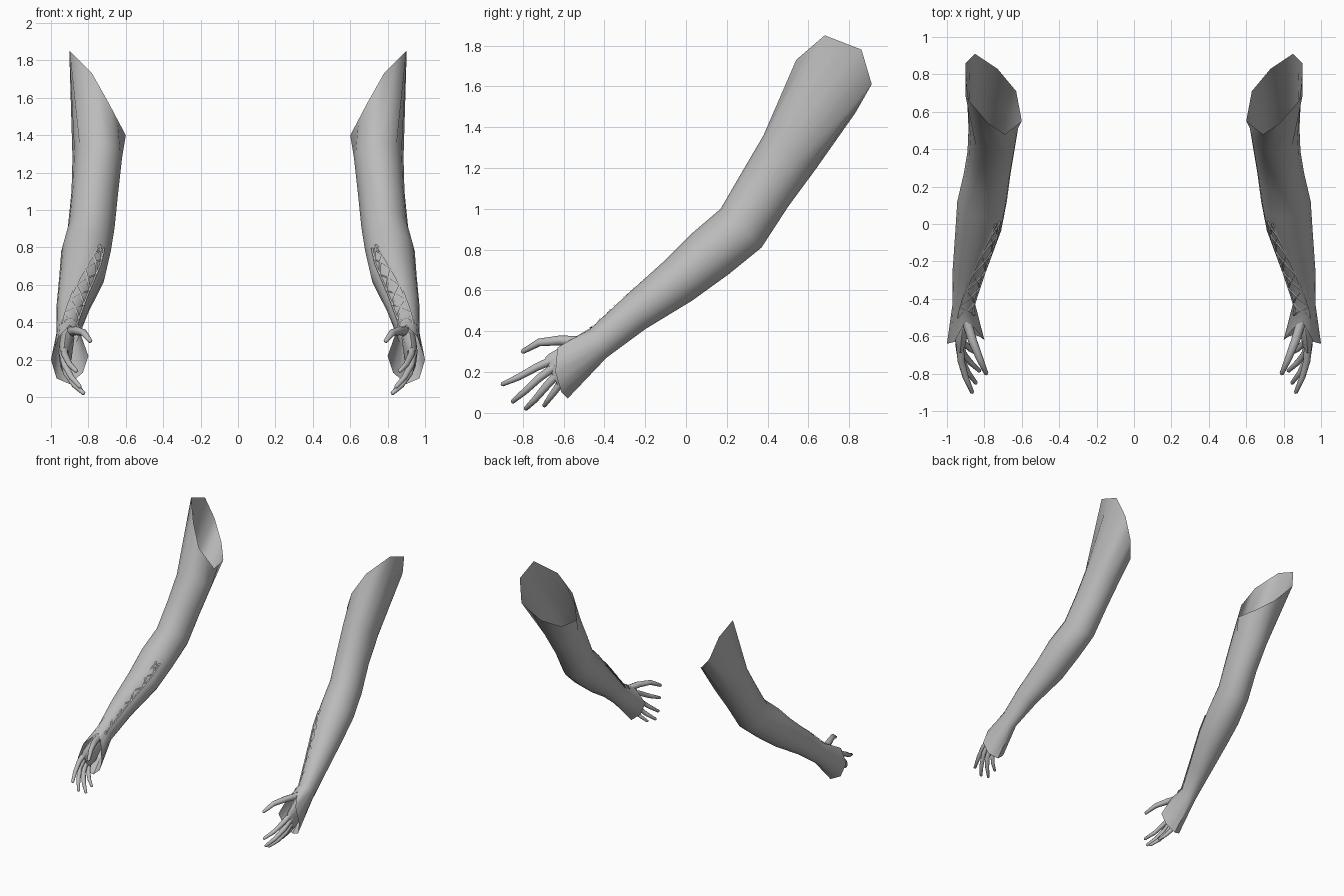
import bpy, math
from mathutils import Vector

if "Cube" in bpy.data.objects:
    bpy.data.objects.remove(bpy.data.objects["Cube"])

N = 16  # points round each sleeve ring
grey = bpy.data.materials.new("soft grey")
grey.diffuse_color = (0.5, 0.5, 0.5, 1)
grey.use_nodes = True
grey.node_tree.nodes["Principled BSDF"].inputs["Base Color"].default_value = grey.diffuse_color


def make(name, verts, faces):
    """Mesh for the left arm, mirrored to give the right arm."""
    me = bpy.data.meshes.new(name)
    me.from_pydata([tuple(v) for v in verts], [], faces)
    me.materials.append(grey)
    ob = bpy.data.objects.new(name, me)
    bpy.context.collection.objects.link(ob)
    bpy.context.view_layer.objects.active = ob
    ob.select_set(True)
    bpy.ops.object.shade_smooth_by_angle(angle=math.radians(50))
    ob.select_set(False)
    m = ob.modifiers.new("mirror", 'MIRROR')
    m.use_mirror_merge = False
    return ob


def loft(name, rings, cap=False):
    n = len(rings[0])
    verts = [v for r in rings for v in r]
    faces = [(i * n + j, (i + 1) * n + j, (i + 1) * n + (j + 1) % n, i * n + (j + 1) % n)
             for i in range(len(rings) - 1) for j in range(n)]
    if cap:
        faces.append(tuple(range(n)))
        faces.append(tuple(range(len(verts) - 1, len(verts) - n - 1, -1)))
    return make(name, verts, faces)


def oval(uy, uz, ly, lz, xo, xi, n=N):
    """Ring from its upper point, lower point, outer x and inner x."""
    up, low = Vector((0, uy, uz)), Vector((0, ly, lz))
    c = (up + low) / 2 + Vector(((xo + xi) / 2, 0, 0))
    a, b = (up - low) / 2, Vector(((xi - xo) / 2, 0, 0))
    return [c + a * math.cos(2 * math.pi * k / n) + b * math.sin(2 * math.pi * k / n)
            for k in range(n)]


def doubled(pts):
    """Straight-sided eight-point rim with a midpoint on each side."""
    pts = [Vector(p) for p in pts]
    out = []
    for k, p in enumerate(pts):
        out += [p, (p + pts[(k + 1) % len(pts)]) / 2]
    return out


# sleeve: slanted shoulder opening, upper arm, elbow, forearm, flared cuff
shoulder = doubled([(-.78, .54, 1.73), (-.69, .48, 1.57), (-.60, .55, 1.40), (-.63, .71, 1.40),
                    (-.73, .83, 1.47), (-.85, .91, 1.61), (-.90, .86, 1.78), (-.90, .68, 1.85)])
cuff = doubled([(-.90, -.52, .385), (-.85, -.56, .35), (-.80, -.62, .22), (-.83, -.60, .13),
                (-.90, -.58, .07), (-.97, -.61, .10), (-1.0, -.64, .20), (-.96, -.63, .32)])
sections = [(.38, 1.36, .64, 1.20, -.885, -.62),
            (.28, 1.19, .50, 1.01, -.89, -.64),
            (.17, 1.00, .37, .81, -.91, -.66),
            (.03, .88, .21, .68, -.945, -.68),
            (-.10, .75, .03, .55, -.955, -.71),
            (-.30, .57, -.20, .41, -.97, -.79),
            (-.46, .42, -.39, .27, -.97, -.85)]
rings = [shoulder] + [oval(*s) for s in sections] + [cuff]
loft("sleeve", rings)


def on_sleeve(t, deg, lift):
    """Point just above the sleeve at ring position t and angle from the top."""
    i = min(int(t), len(rings) - 2)
    f = t - i
    k = (deg % 360) / 360 * N
    j, g = int(k) % N, k - int(k)
    r = [a.lerp(b, f) for a, b in zip(rings[i], rings[i + 1])]
    c = sum(r, Vector()) / N
    p = r[j].lerp(r[(j + 1) % N], g)
    return p + (p - c).normalized() * lift


# forearm lacing: crossing ribbons between two cords
lace_v, lace_f = [], []


def ribbon(a, b, steps=8, half=.0045):
    base = len(lace_v)
    pts = [on_sleeve(a[0] + (b[0] - a[0]) * s / steps,
                     a[1] + (b[1] - a[1]) * s / steps, .005) for s in range(steps + 1)]
    up = Vector((0, -.6, .8))
    for s, p in enumerate(pts):
        d = pts[min(s + 1, steps)] - pts[max(s - 1, 0)]
        w = d.cross(up).normalized() * half
        lace_v.extend([p - w, p + w])
    for s in range(steps):
        q = base + 2 * s
        lace_f.append((q, q + 1, q + 3, q + 2))


rows = 6
for k in range(rows):
    t0, t1 = 4.35 + 3.0 * k / rows, 4.35 + 3.0 * (k + 1) / rows
    in0, in1 = 52, 52
    out0, out1 = 38 - 66 * k / rows, 38 - 66 * (k + 1) / rows
    ribbon((t0, in0), (t1, out1))
    ribbon((t0, out0), (t1, in1))
    ribbon((t0, in0), (t1, in1))
    ribbon((t0, out0), (t1, out1))
make("forearm_lacing", lace_v, lace_f)

# palm and wrist
palm = [(-.40, .385, -.36, .31, -.94, -.88), (-.52, .37, -.46, .26, -.95, -.875),
        (-.61, .325, -.54, .16, -.96, -.885), (-.67, .29, -.61, .13, -.955, -.90),
        (-.69, .27, -.63, .135, -.945, -.91)]
loft("palm", [oval(*p, n=12) for p in palm], cap=True)


def finger(name, pts, radii, n=8):
    """Tapered tube through the joints."""
    pts = [Vector(p) for p in pts]
    tip = pts[-1] + (pts[-1] - pts[-2]).normalized() * radii[-1] * .6
    pts, radii = pts + [tip], list(radii) + [radii[-1] * .45]
    out = []
    for i, p in enumerate(pts):
        d = (pts[min(i + 1, len(pts) - 1)] - pts[max(i - 1, 0)]).normalized()
        x = Vector((1, 0, 0))
        x = (x - d * x.dot(d)).normalized()
        u = x.cross(d)
        out.append([p + (x * math.sin(2 * math.pi * k / n) - u * math.cos(2 * math.pi * k / n))
                    * radii[i] for k in range(n)])
    loft(name, out, cap=True)


slim = (.021, .019, .016, .011)
finger("index_finger", [(-.93, -.64, .265), (-.925, -.73, .225), (-.90, -.82, .175), (-.865, -.90, .14)], slim)
finger("middle_finger", [(-.935, -.64, .23), (-.925, -.72, .17), (-.89, -.79, .105), (-.845, -.85, .055)], slim)
finger("ring_finger", [(-.93, -.63, .19), (-.915, -.69, .125), (-.875, -.74, .065), (-.825, -.785, .02)], slim)
finger("little_finger", [(-.925, -.61, .155), (-.905, -.64, .11), (-.875, -.67, .07), (-.835, -.695, .035)],
       (.019, .017, .014, .010))
finger("thumb", [(-.90, -.50, .35), (-.865, -.62, .355), (-.825, -.72, .345), (-.79, -.80, .30)],
       (.026, .024, .019, .012))
